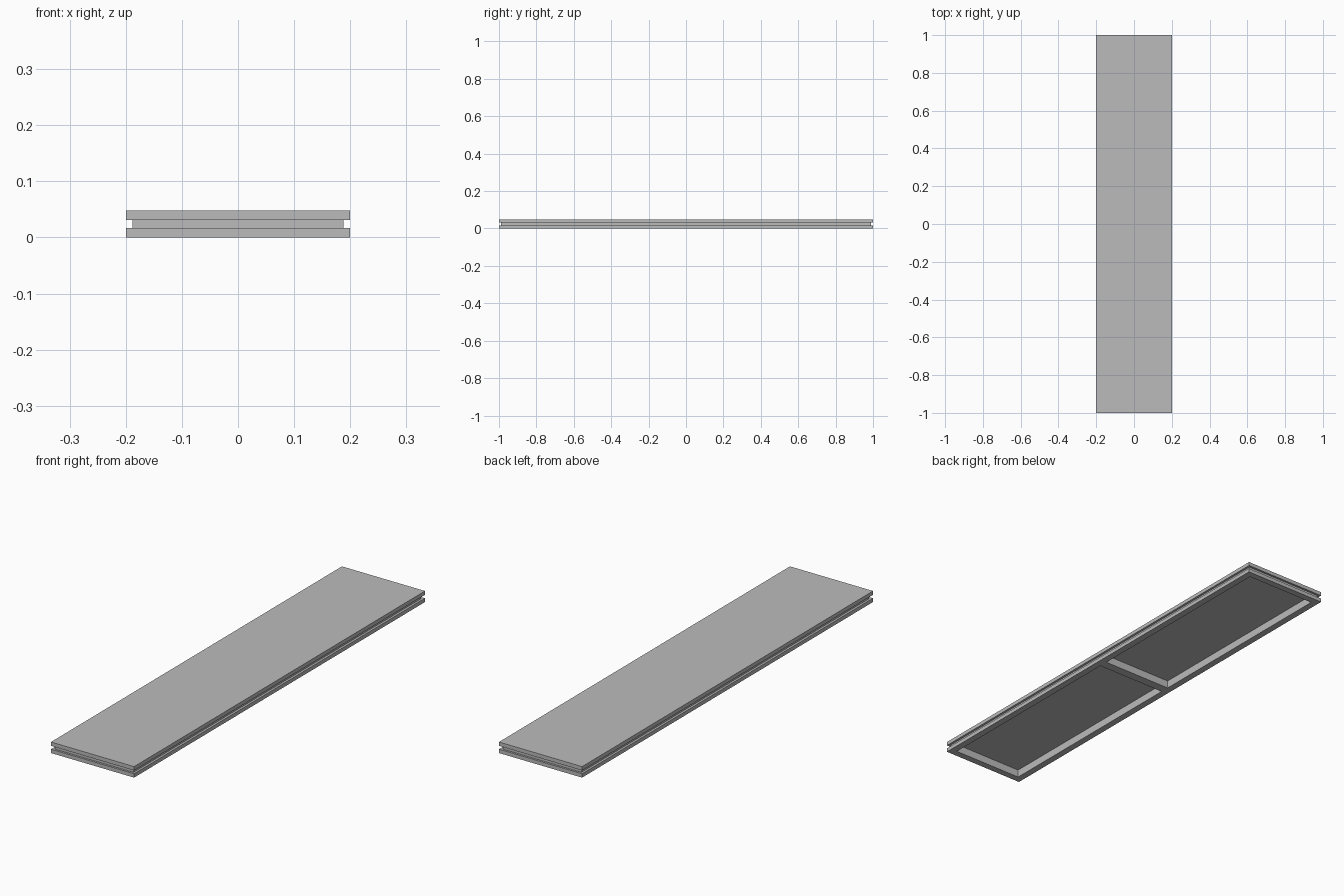
import bpy
import bmesh

cube = bpy.data.objects.get("Cube")
if cube:
    bpy.data.objects.remove(cube, do_unlink=True)

HALF_X, HALF_Y, HEIGHT = 0.2, 1.0, 0.048
GROOVE = 0.012          # depth of the groove around the edge
RIM, DIVIDER = 0.03, 0.04
POCKET_TOP = 0.034

grey = bpy.data.materials.new("plain grey")
grey.use_nodes = True
colour = (0.5, 0.5, 0.5, 1)
grey.diffuse_color = colour
grey.node_tree.nodes["Principled BSDF"].inputs["Base Color"].default_value = colour

bm = bmesh.new()


def ring(x0, x1, y0, y1, z):
    """Rectangle of four vertices at one height."""
    return [bm.verts.new((x, y, z)) for x, y in ((x0, y0), (x1, y0), (x1, y1), (x0, y1))]


def bridge(a, b):
    """Walls between two rectangles."""
    for i in range(4):
        j = (i + 1) % 4
        bm.faces.new((a[i], a[j], b[j], b[i]))


# Outer wall: two lips with a slightly undercut groove between them
profile = [(0, 0), (0, 0.0168), (GROOVE, 0.0152),
           (GROOVE, HEIGHT - 0.0152), (0, HEIGHT - 0.0168), (0, HEIGHT)]
rings = [ring(inset - HALF_X, HALF_X - inset, inset - HALF_Y, HALF_Y - inset, z)
         for inset, z in profile]
for lower, upper in zip(rings, rings[1:]):
    bridge(lower, upper)
bm.faces.new(rings[-1])

# Two hollow pockets in the underside, either side of the divider
x = HALF_X - RIM
pockets = []
for y0, y1 in ((RIM - HALF_Y, -DIVIDER / 2), (DIVIDER / 2, HALF_Y - RIM)):
    mouth, ceiling = (ring(-x, x, y0, y1, z) for z in (0, POCKET_TOP))
    bridge(ceiling, mouth)
    bm.faces.new(ceiling[::-1])
    pockets.append(mouth)

# Flat rim and divider underneath
base, (front, back) = rings[0], pockets
for quad in ((base[0], base[1], front[1], front[0]),
             (base[2], base[3], back[3], back[2]),
             (front[3], front[2], back[1], back[0]),
             (base[1], base[2], back[2], back[1], front[2], front[1]),
             (base[3], base[0], front[0], front[3], back[0], back[3])):
    bm.faces.new(quad)

bmesh.ops.recalc_face_normals(bm, faces=bm.faces)
mesh = bpy.data.meshes.new("grooved_panel")
bm.to_mesh(mesh)
bm.free()
mesh.materials.append(grey)
panel = bpy.data.objects.new("grooved_panel", mesh)
bpy.context.collection.objects.link(panel)
